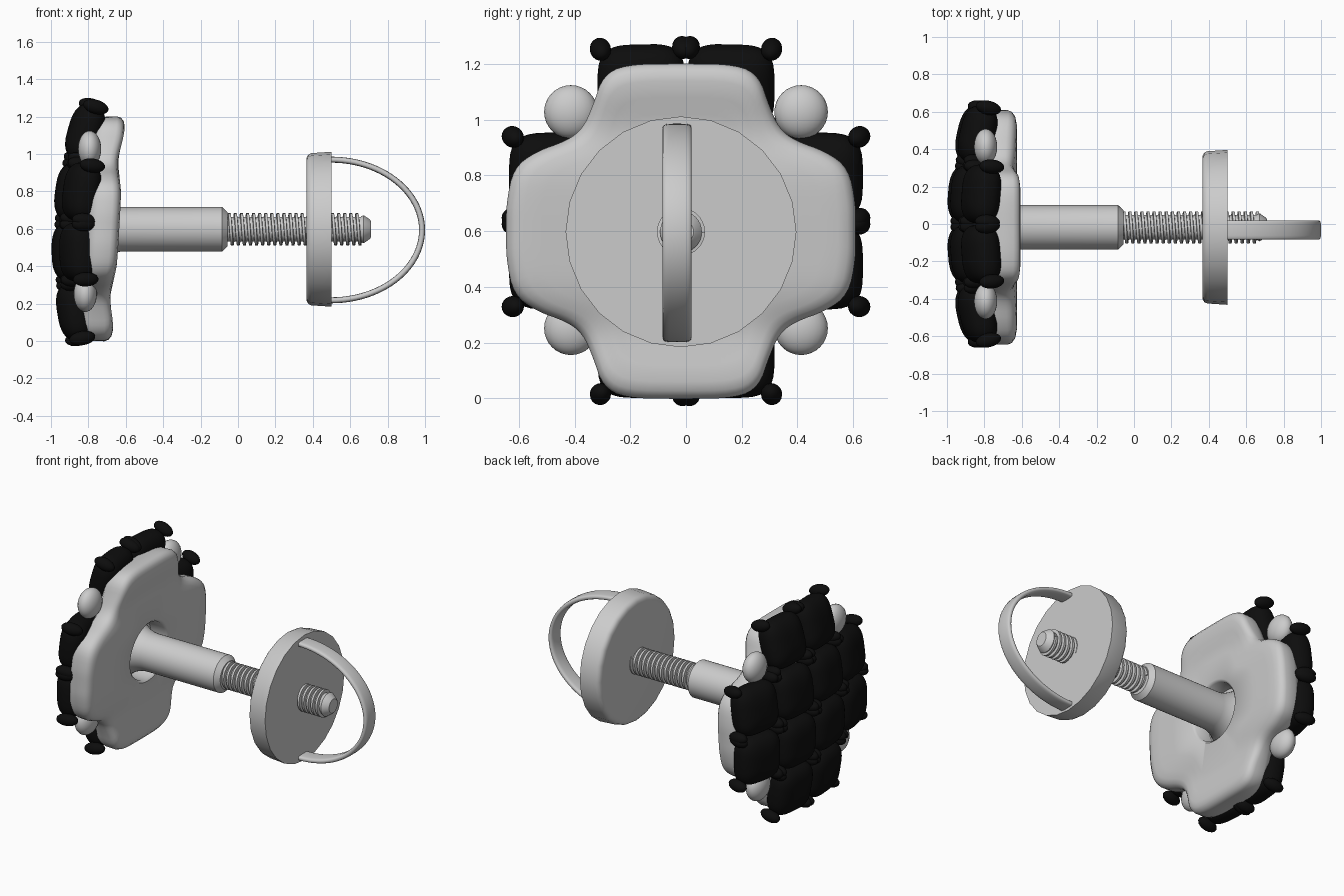
import bpy, bmesh, math
from mathutils import Vector, Matrix

if "Cube" in bpy.data.objects:
    bpy.data.objects.remove(bpy.data.objects["Cube"])

CY, CZ = -0.018, 0.598          # screw axis
TILT = 0.058                    # lean of the decorated head

black = bpy.data.materials.new("black_stone")
black.diffuse_color = (0.004, 0.004, 0.004, 1)
black.use_nodes = True
black.node_tree.nodes["Principled BSDF"].inputs["Base Color"].default_value = black.diffuse_color


def finish(name, bm, mat=None, angle=40):
    bmesh.ops.recalc_face_normals(bm, faces=bm.faces)
    me = bpy.data.meshes.new(name)
    bm.to_mesh(me)
    bm.free()
    ob = bpy.data.objects.new(name, me)
    bpy.context.collection.objects.link(ob)
    if mat:
        me.materials.append(mat)
    bpy.ops.object.select_all(action='DESELECT')
    ob.select_set(True)
    bpy.context.view_layer.objects.active = ob
    bpy.ops.object.shade_smooth_by_angle(angle=math.radians(angle))
    return ob


def skin(name, rings, angle=40):
    """Join a row of closed rings and cap both ends."""
    bm = bmesh.new()
    rows = [[bm.verts.new(p) for p in r] for r in rings]
    n = len(rows[0])
    for a, b in zip(rows, rows[1:]):
        for i in range(n):
            j = (i + 1) % n
            bm.faces.new((a[i], a[j], b[j], b[i]))
    bm.faces.new(rows[0])
    bm.faces.new(rows[-1])
    return finish(name, bm, angle=angle)


def lathe(name, profile, sides, angle=40):
    return skin(name, [[(x, CY + r * math.cos(2 * math.pi * i / sides),
                         CZ + r * math.sin(2 * math.pi * i / sides))
                        for i in range(sides)] for x, r in profile], angle)


# Head plate: rounded cross outline, smoothed, with a round recess behind
quarter = [(0.625, 0), (0.625, 0.10), (0.60, 0.225), (0.52, 0.285), (0.405, 0.325),
           (0.35, 0.37), (0.315, 0.45), (0.28, 0.555), (0.20, 0.597)]
right = quarter + [(0, 0.60)] + [(-a, b) for a, b in reversed(quarter)]
outline = [Vector(p) for p in right + [(a, -b) for a, b in reversed(right[1:-1])]]
for _ in range(2):              # corner cutting rounds the outline
    cut = []
    for i, p in enumerate(outline):
        q = outline[(i + 1) % len(outline)]
        cut += [p.lerp(q, 0.25), p.lerp(q, 0.75)]
    outline = cut


def plate_ring(x, scale, circle=None, dip=0):
    ring = []
    for p in outline:
        q = p.normalized() * circle if circle else p * scale
        wave = dip * math.exp(-((abs(q.y) - 0.36) / 0.11) ** 2)
        ring.append((x + TILT * q.y - wave, CY + q.x, 0.60 + q.y))
    return ring


D = 0.028
skin("head_plate", [
    plate_ring(-0.75, 0, 0.18), plate_ring(-0.65, 0, 0.185), plate_ring(-0.637, 0, 0.20),
    plate_ring(-0.635, 0.60, dip=D), plate_ring(-0.635, 0.70, dip=D),
    plate_ring(-0.635, 0.80, dip=D), plate_ring(-0.635, 0.90, dip=D),
    plate_ring(-0.642, 0.955, dip=D), plate_ring(-0.658, 0.99, dip=D),
    plate_ring(-0.68, 1.003, dip=D), plate_ring(-0.75, 1.0), plate_ring(-0.785, 0.98),
    plate_ring(-0.805, 0.93), plate_ring(-0.85, 0.65), plate_ring(-0.87, 0.3)], 50)

# Post with flared foot, screw core with tapered tip
lathe("post", [(-0.76, 0.175), (-0.73, 0.155), (-0.69, 0.135), (-0.65, 0.123), (-0.62, 0.119),
               (-0.085, 0.119), (-0.055, 0.09)], 40, 30)
lathe("screw_core", [(-0.08, 0.066), (0.655, 0.066), (0.672, 0.075), (0.705, 0.052),
                     (0.71, 0.045)], 32, 30)

# Screw thread: trapezoid swept along a helix
pitch, turns, seg = 0.0325, 22, 28
thread = []
for k in range(turns * seg + 1):
    t = 2 * math.pi * k / seg
    x = -0.055 + pitch * k / seg
    thread.append([(x + dx, CY + r * math.cos(t), CZ + r * math.sin(t))
                   for dx, r in ((-0.010, 0.06), (-0.007, 0.086), (0.007, 0.086), (0.010, 0.06))])
skin("screw_thread", thread, 30)

# Nut disc
lathe("nut_disc", [(0.365, 0.37), (0.368, 0.387), (0.377, 0.400), (0.392, 0.407),
                   (0.50, 0.414)], 24, 35)

# Bow handle: flat rounded band swept along a half ellipse
bow = []
for k in range(49):
    t = -math.pi / 2 + math.pi * k / 48
    c = Vector((0.497 + 0.487 * math.cos(t), 0, 0.594 + 0.376 * math.sin(t)))
    n = Vector((math.cos(t) / 0.487, 0, math.sin(t) / 0.376)).normalized()
    ring = []
    for i in range(20):
        a = 2 * math.pi * i / 20
        u = math.copysign(abs(math.cos(a)) ** 0.5, math.cos(a)) * 0.052
        v = math.copysign(abs(math.sin(a)) ** 0.7, math.sin(a)) * 0.016
        ring.append(c + n * v + Vector((0, -0.032 + u, 0)))
    bow.append(ring)
skin("bow_handle", bow, 60)


def ball(bm, matrix, u=24, v=16):
    return bmesh.ops.create_uvsphere(bm, u_segments=u, v_segments=v, radius=1, matrix=matrix)['verts']


# Four corner beads between the arms
for sy in (-1, 1):
    for sz in (-1, 1):
        bm = bmesh.new()
        ball(bm, Matrix.Translation((-0.805 + TILT * sz * 0.2, sy * 0.413, 0.64 + sz * 0.388))
             @ Matrix.Diagonal((0.062, 0.096, 0.096, 1)))
        finish("corner_bead", bm, angle=80)


# Pillow stones on a domed 4 x 4 grid without corners, each with four prongs
def soft(value, power):
    return math.copysign(abs(value) ** power, value)


spots = (-0.478, -0.16, 0.16, 0.478)
for y in spots:
    for z in spots:
        if abs(y) > 0.3 and abs(z) > 0.3:
            continue
        lean_y = 0.22 * y / 0.478 if abs(y) > 0.3 else 0.08 * y / 0.16
        lean_z = 0.22 * z / 0.478 if abs(z) > 0.3 else 0.08 * z / 0.16
        outer = max(abs(y), abs(z)) > 0.3
        place = (Matrix.Translation(((-0.845 if outer else -0.893) + TILT * z, y, 0.637 + z))
                 @ Matrix.Rotation(lean_z + TILT, 4, 'Y') @ Matrix.Rotation(-lean_y, 4, 'Z'))
        bm = bmesh.new()
        for v in ball(bm, Matrix.Identity(4), 40, 20):
            # axis of the sphere (z) becomes depth; the circle becomes a soft square
            a = math.atan2(v.co.y, v.co.x)
            r = min(1, math.hypot(v.co.x, v.co.y)) ** 0.75
            p = Vector((-soft(v.co.z, 0.85) * 0.092,
                        r * soft(math.cos(a), 0.55) * 0.158,
                        r * soft(math.sin(a), 0.55) * 0.158))
            v.co = place @ p
        finish("stone", bm, black, 60)
        bm = bmesh.new()
        for sy in (-1, 1):
            for sz in (-1, 1):
                ball(bm, place @ Matrix.Translation((0.005, sy * 0.148, sz * 0.148))
                     @ Matrix.Diagonal((0.07, 0.038, 0.038, 1)), 16, 10)
        finish("stone_prongs", bm, black, 80)
